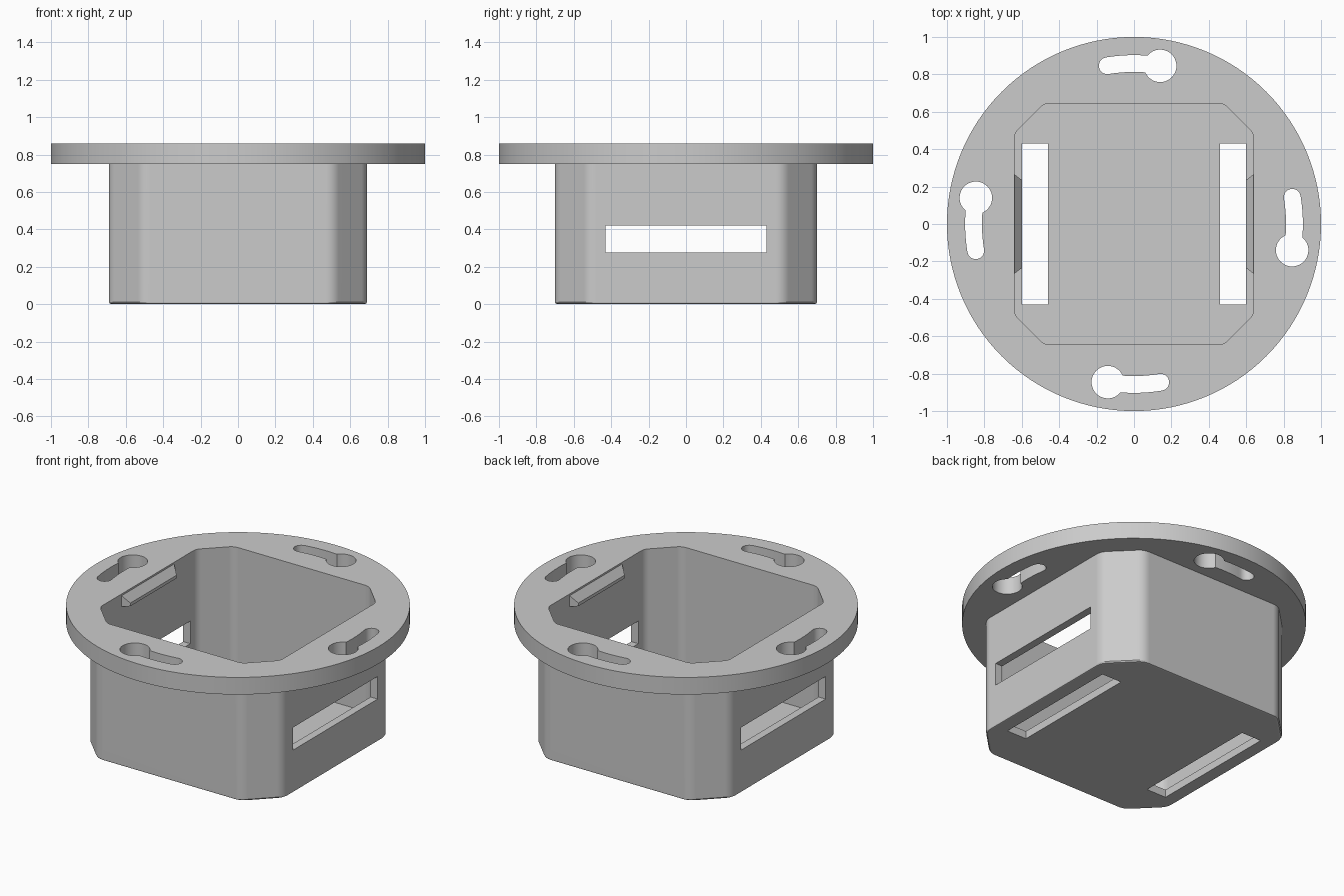
import bpy, bmesh, math
from mathutils import Vector

if "Cube" in bpy.data.objects:
    bpy.data.objects.remove(bpy.data.objects["Cube"])

grey = bpy.data.materials.new("light grey plastic")
grey.use_nodes = True
colour = (0.6, 0.6, 0.6, 1)
grey.diffuse_color = colour
grey.node_tree.nodes["Principled BSDF"].inputs["Base Color"].default_value = colour


def loft(name, rings):
    """Closed solid through matching outlines, each paired with a height."""
    bm = bmesh.new()
    loops = [[bm.verts.new((p[0], p[1], z)) for p in pts] for pts, z in rings]
    n = len(loops[0])
    for low, high in zip(loops, loops[1:]):
        for i in range(n):
            j = (i + 1) % n
            bm.faces.new((low[i], low[j], high[j], high[i]))
    bm.faces.new(loops[0][::-1])
    bm.faces.new(loops[-1])
    bmesh.ops.recalc_face_normals(bm, faces=bm.faces)
    mesh = bpy.data.meshes.new(name)
    bm.to_mesh(mesh)
    bm.free()
    mesh.materials.append(grey)
    obj = bpy.data.objects.new(name, mesh)
    bpy.context.collection.objects.link(obj)
    return obj


def circle(x, y, r, n):
    return [(x + r * math.cos(2 * math.pi * i / n),
             y + r * math.sin(2 * math.pi * i / n)) for i in range(n)]


def rect(x0, x1, y0, y1):
    return [(x0, y0), (x1, y0), (x1, y1), (x0, y1)]


def cut_square(hx, hy, cut, rounding, steps=6):
    """Rectangle with chamfered corners whose eight points are rounded."""
    a, b = hx - cut, hy - cut
    pts = [Vector(p) for p in ((hx, -b), (hx, b), (a, hy), (-a, hy),
                               (-hx, b), (-hx, -b), (-a, -hy), (a, -hy))]
    out = []
    for i, p in enumerate(pts):
        start = p + (pts[i - 1] - p).normalized() * rounding
        end = p + (pts[(i + 1) % 8] - p).normalized() * rounding
        for k in range(steps + 1):
            t = k / steps
            out.append(start * (1 - t) ** 2 + p * (2 * t * (1 - t)) + end * t * t)
    return out


def arc_slot(radius, half, a0, a1, steps=12):
    """Curved slot about the origin with round ends."""
    def polar(r, a):
        return Vector((r * math.cos(a), r * math.sin(a)))
    span = [a0 + (a1 - a0) * i / steps for i in range(steps + 1)]
    out = [polar(radius + half, a) for a in span]
    out += [polar(radius, a1) + polar(half, a1 + math.pi * k / 8) for k in range(1, 8)]
    out += [polar(radius - half, a) for a in reversed(span)]
    out += [polar(radius, a0) + polar(half, a0 + math.pi + math.pi * k / 8) for k in range(1, 8)]
    return out


def combine(target, tool, operation):
    mod = target.modifiers.new(operation, "BOOLEAN")
    mod.operation, mod.solver, mod.object = operation, "EXACT", tool
    bpy.context.view_layer.objects.active = target
    bpy.ops.object.modifier_apply(modifier=mod.name)
    bpy.data.objects.remove(tool)


TOP, FLANGE = 0.86, 0.75

# Round mounting flange joined to the chamfered box
housing = loft("housing", [(circle(0, 0, 1, 128), FLANGE), (circle(0, 0, 1, 128), TOP)])
box = loft("box", [(cut_square(0.69 - d, 0.70 - d, 0.18, 0.04), z)
                   for d, z in ((0.012, 0), (0.004, 0.004), (0, 0.012), (0, 0.80))])
combine(housing, box, "UNION")

# Hollow interior
inner = cut_square(0.64, 0.645, 0.16, 0.03)
combine(housing, loft("cavity", [(inner, 0.05), (inner, 1)]), "DIFFERENCE")

# Cable slots through both side walls and the floor
side = rect(-1, 1, -0.43, 0.43)
combine(housing, loft("side_slot", [(side, 0.275), (side, 0.42)]), "DIFFERENCE")
for x0, x1 in ((-0.60, -0.46), (0.46, 0.60)):
    floor = rect(x0, x1, -0.43, 0.43)
    combine(housing, loft("floor_slot", [(floor, -0.1), (floor, 0.1)]), "DIFFERENCE")

# Four keyhole screw slots, a round hole and a curved tail each
for quarter in range(4):
    turn = quarter * math.pi / 2
    hole_angle = turn - 0.164
    hole = circle(0.857 * math.cos(hole_angle), 0.857 * math.sin(hole_angle), 0.087, 40)
    tail = arc_slot(0.858, 0.045, turn - 0.12, turn + 0.168)
    for shape in (hole, tail):
        combine(housing, loft("keyhole", [(shape, 0.7), (shape, 0.9)]), "DIFFERENCE")

# Shade curves smoothly, keep flats flat
bpy.ops.object.select_all(action="DESELECT")
housing.select_set(True)
bpy.context.view_layer.objects.active = housing
bpy.ops.object.shade_smooth_by_angle(angle=math.radians(30))
weighted = housing.modifiers.new("flat walls", "WEIGHTED_NORMAL")
weighted.keep_sharp = True

# Snap ledges just inside the rim, sloping down into the box
for name, s in (("left_ledge", 1), ("right_ledge", -1)):
    wall, tip = s * 0.645, s * 0.60
    base = [(wall, -0.27), (tip, -0.235), (tip, 0.235), (wall, 0.27)]
    ledge = loft(name, [(base, 0.78), (base, 0.855)])
    for v in ledge.data.vertices:
        if abs(v.co.x) < 0.62 and v.co.z > 0.8:
            v.co.z = 0.80
